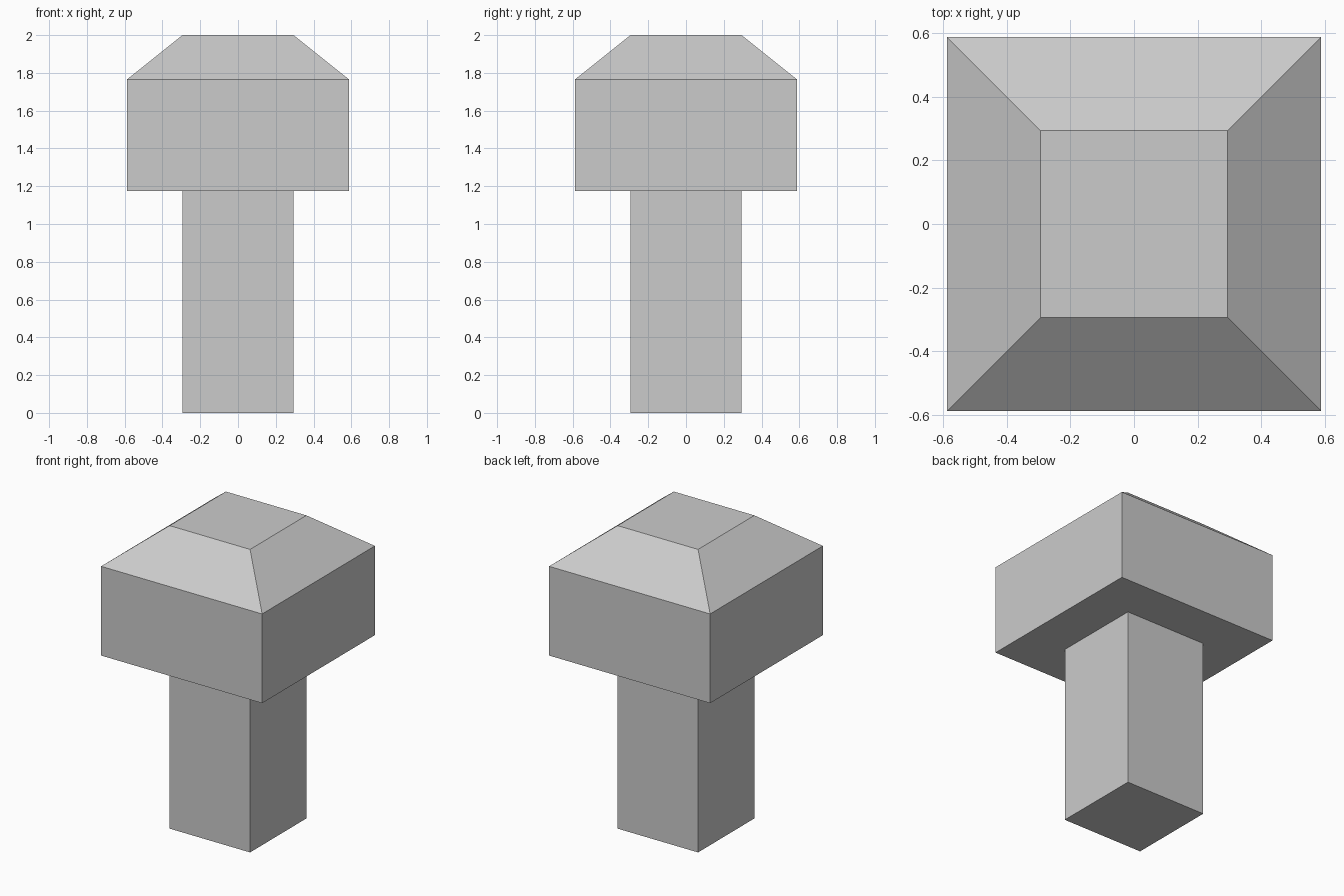
import bpy
import bmesh

cube = bpy.data.objects.get("Cube")
if cube:
    bpy.data.objects.remove(cube, do_unlink=True)

# Plain grey material
grey = bpy.data.materials.new("light_grey")
grey.use_nodes = True
colour = (0.6, 0.6, 0.6, 1.0)
grey.diffuse_color = colour
grey.node_tree.nodes["Principled BSDF"].inputs["Base Color"].default_value = colour

SHAFT = 0.294   # half width of shaft and of the flat top
HEAD = 0.588    # half width of head

# Square cross-sections from the foot up: (half width, height)
PROFILE = [
    (SHAFT, 0.0),      # foot of shaft
    (SHAFT, 1.176),    # shaft meets head
    (HEAD, 1.176),     # underside of head
    (HEAD, 1.765),     # top of head walls
    (SHAFT, 2.0),      # flat top above the sloped sides
]


def square_loft(name, profile, material):
    """Join stacked square rings into one closed solid."""
    bm = bmesh.new()
    corners = [(-1, -1), (1, -1), (1, 1), (-1, 1)]
    rings = [[bm.verts.new((x * r, y * r, z)) for x, y in corners]
             for r, z in profile]
    for low, high in zip(rings, rings[1:]):
        for i in range(4):
            j = (i + 1) % 4
            bm.faces.new((low[i], low[j], high[j], high[i]))
    bm.faces.new(rings[0][::-1])
    bm.faces.new(rings[-1])
    bmesh.ops.recalc_face_normals(bm, faces=bm.faces)
    mesh = bpy.data.meshes.new(name)
    bm.to_mesh(mesh)
    bm.free()
    mesh.materials.append(material)
    obj = bpy.data.objects.new(name, mesh)
    bpy.context.collection.objects.link(obj)
    return obj


# Shaft and chamfered head as one watertight solid
square_loft("square_headed_post", PROFILE, grey)
